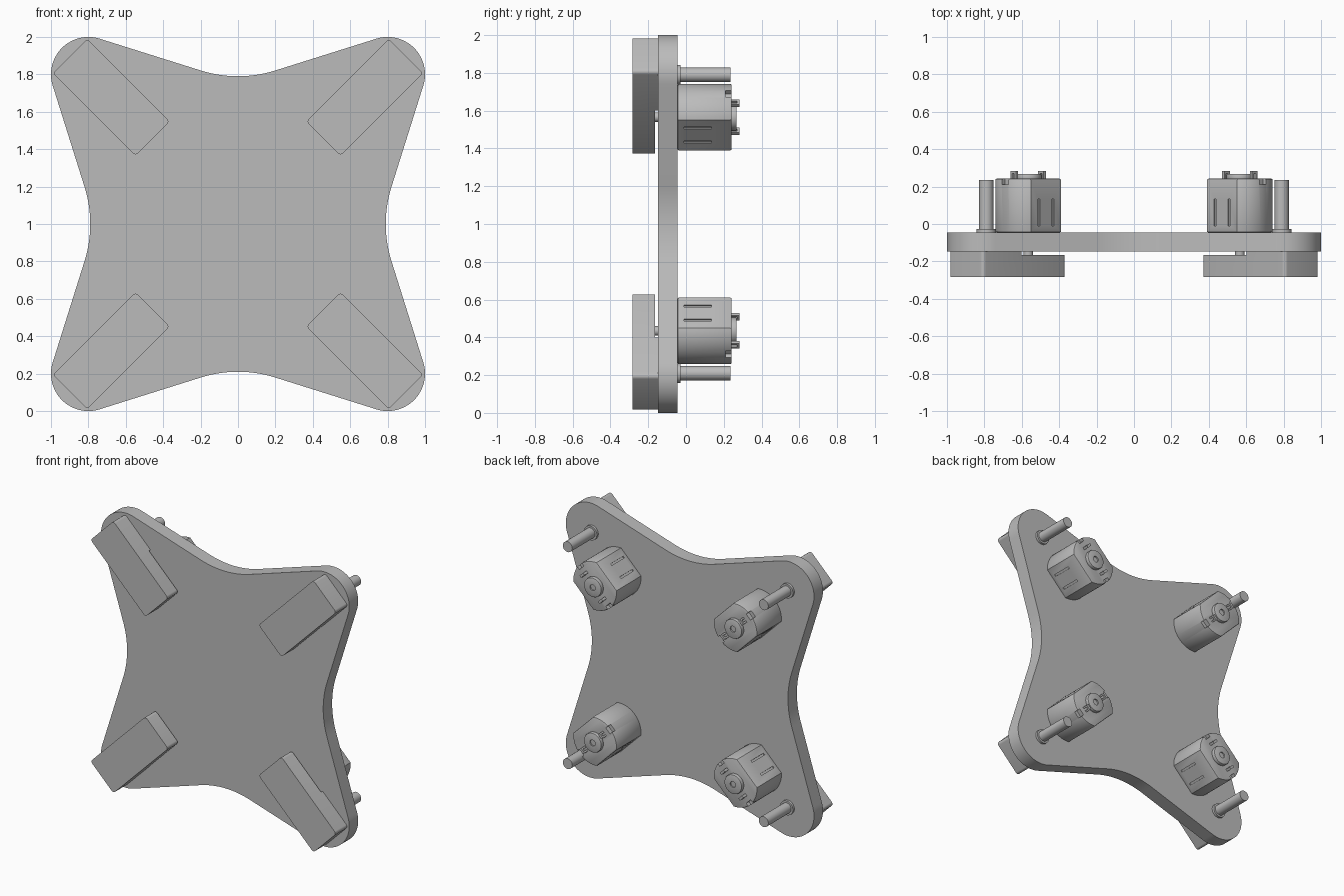
import bpy, bmesh
from math import sin, cos, pi, radians, asin, acos, sqrt
from mathutils import Matrix

if "Cube" in bpy.data.objects:
    bpy.data.objects.remove(bpy.data.objects["Cube"], do_unlink=True)

grey = bpy.data.materials.new("plain grey")
grey.use_nodes = True
grey.diffuse_color = (0.5, 0.5, 0.5, 1)
grey.node_tree.nodes["Principled BSDF"].inputs["Base Color"].default_value = (0.5, 0.5, 0.5, 1)


def arc(cu, cv, r, a0, a1, n):
    return [(cu + r * cos(a0 + (a1 - a0) * i / n), cv + r * sin(a0 + (a1 - a0) * i / n))
            for i in range(n + 1)]


def circle(u, r, n=40):
    return arc(u, 0, r, 0, 2 * pi, n)[:-1]


def rounded(u0, u1, v0, v1, r):
    pts = []
    for k, (u, v) in enumerate([(u1 - r, v1 - r), (u0 + r, v1 - r), (u0 + r, v0 + r), (u1 - r, v0 + r)]):
        pts += arc(u, v, r, k * pi / 2, (k + 1) * pi / 2, 5)
    return pts


def prism(bm, pts, y0, y1):
    """Extrude a (u, v) outline from y0 to y1."""
    rings = [[bm.verts.new((u, y, v)) for u, v in pts] for y in (y0, y1)]
    bm.faces.new(rings[0])
    bm.faces.new(rings[1][::-1])
    n = len(pts)
    for i in range(n):
        j = (i + 1) % n
        bm.faces.new((rings[0][j], rings[0][i], rings[1][i], rings[1][j]))


def box(u0, u1, v0, v1):
    return [(u0, v0), (u1, v0), (u1, v1), (u0, v1)]


def mesh_of(name, prisms):
    bm = bmesh.new()
    for p in prisms:
        prism(bm, *p)
    bmesh.ops.recalc_face_normals(bm, faces=bm.faces[:])
    me = bpy.data.meshes.new(name)
    bm.to_mesh(me)
    bm.free()
    me.materials.append(grey)
    return me


def add(name, me, matrix=Matrix.Translation((0, 0, 1))):
    ob = bpy.data.objects.new(name, me)
    bpy.context.collection.objects.link(ob)
    ob.matrix_world = matrix
    return ob


def carve(name, solid, cuts, bevel=0):
    """Subtract cutter prisms from a solid and return the finished mesh."""
    body = add(name, mesh_of(name, solid))
    cutter = add("cutter", mesh_of("cutter", cuts))
    cutter.hide_render = True
    if bevel:
        b = body.modifiers.new("edge", "BEVEL")
        b.width, b.segments, b.limit_method, b.angle_limit = bevel, 2, "ANGLE", radians(60)
    m = body.modifiers.new("cut", "BOOLEAN")
    m.object, m.operation, m.solver = cutter, "DIFFERENCE", "EXACT"
    dg = bpy.context.evaluated_depsgraph_get()
    me = bpy.data.meshes.new_from_object(body.evaluated_get(dg))
    for ob in (body, cutter):
        bpy.data.objects.remove(ob, do_unlink=True)
    return me


def smooth(ob):
    bpy.ops.object.select_all(action="DESELECT")
    ob.select_set(True)
    bpy.context.view_layer.objects.active = ob
    bpy.ops.object.shade_smooth_by_angle(angle=radians(30))


FRONT, BACK = -0.148, -0.045      # faces of the plate
HUB, POST = 0.8, 1.117            # distances from the centre along each diagonal

# Four-pointed plate: one quarter outline, repeated by rotation
slope, dip = radians(17.4), 0.66
quarter = arc(0.8, 0.8, 0.2, -slope, pi / 2 + slope, 24)
quarter += arc(0, 0.79 + dip, dip, -pi / 2 + slope, -pi / 2 - slope, 16)
outline = []
for k in range(4):
    c, s = cos(k * pi / 2), sin(k * pi / 2)
    outline += [(u * c - v * s, u * s + v * c) for u, v in quarter]
smooth(add("plate", mesh_of("plate", [(outline, FRONT, BACK)])))

# Block on the front, relieved behind its inner half
block = carve("front_block", [(rounded(0.645, 1.27, -0.13, 0.13, 0.02), -0.283, FRONT)],
              [(box(0.5, 0.98, -0.3, 0.3), -0.165, 0)])
shaft = mesh_of("drive_shaft", [(circle(HUB, 0.025, 24), -0.17, FRONT + 0.01)])

# Motor can: round with two flats, side slots and end notches
r, half = 0.176, asin(0.134 / 0.176)
can = arc(HUB, 0, r, -half, half, 20) + arc(HUB, 0, r, pi - half, pi + half, 20)
cuts = []
for side in (-1, 1):
    v0, v1 = sorted((side * 0.126, side * 0.2))
    for off in (-0.053, 0.053):
        cuts.append((box(HUB + off - 0.007, HUB + off + 0.007, v0, v1), -0.01, 0.135))
    u0, u1 = sorted((HUB + side * 0.15, HUB + side * 0.2))
    cuts.append((box(u0, u1, -0.025, 0.025), 0.21, 0.3))
motor = carve("motor_can", [(can, BACK, 0.242)], cuts, bevel=0.008)

# End boss with a small dimple, and two solder tabs with holes
boss = carve("motor_boss", [(circle(HUB, 0.07), 0.235, 0.268)],
             [(circle(HUB, 0.022, 20), 0.258, 0.3)], bevel=0.005)
tabs = []
for side in (-1, 1):
    u = HUB + side * 0.105
    tabs.append((box(u - 0.009, u + 0.009, -0.02, -0.008), 0.235, 0.283))
    tabs.append((box(u - 0.009, u + 0.009, 0.008, 0.02), 0.235, 0.283))
    tabs.append((box(u - 0.009, u + 0.009, -0.008, 0.008), 0.27, 0.283))
tab = mesh_of("motor_tabs", tabs)

# Post with a collar at its base
post = mesh_of("post", [(circle(POST, 0.038, 24), BACK, 0.235)])
collar = mesh_of("post_collar", [(circle(POST, 0.052, 32), BACK, -0.028)])

parts = {"front_block": block, "drive_shaft": shaft, "motor_can": motor, "motor_boss": boss,
         "motor_tabs": tab, "post": post, "post_collar": collar}
corners = ["upper_left", "upper_right", "lower_right", "lower_left"]
for k, corner in enumerate(corners):
    spin = Matrix.Translation((0, 0, 1)) @ Matrix.Rotation(-(pi / 4 + k * pi / 2), 4, "Y")
    for name, me in parts.items():
        ob = add(corner + "_" + name, me, spin)
        if k == 0:
            smooth(ob)
